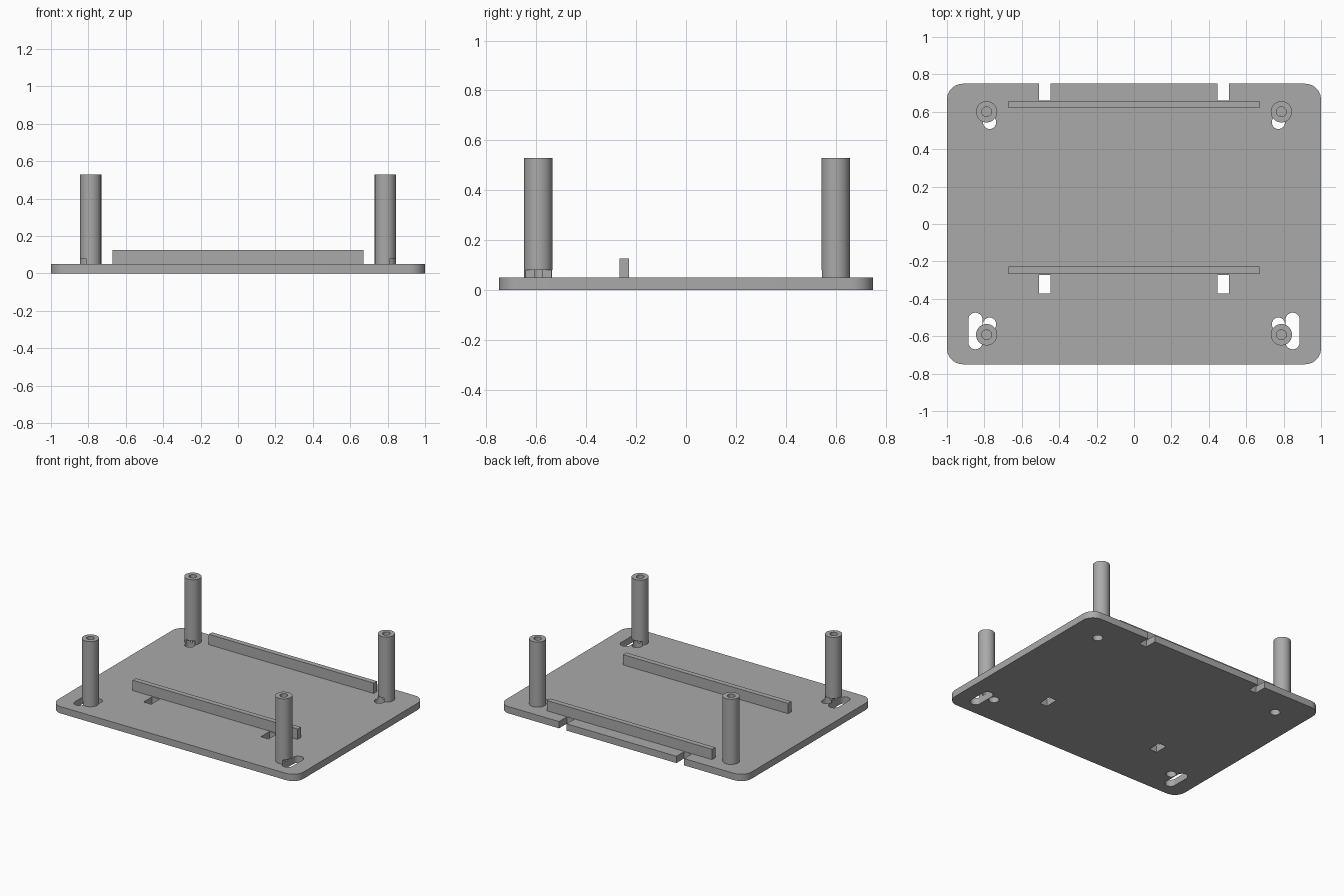
import bpy, bmesh, math

cube = bpy.data.objects.get("Cube")
if cube:
    bpy.data.objects.remove(cube, do_unlink=True)

grey = bpy.data.materials.new("mid_grey")
grey.use_nodes = True
COLOUR = (0.4, 0.4, 0.4, 1)
grey.diffuse_color = COLOUR
grey.node_tree.nodes["Principled BSDF"].inputs["Base Color"].default_value = COLOUR


def block(name, centre, size, z, radius=0.0, steps=10):
    """Upright prism with a rounded rectangle outline; a full radius gives a cylinder or slot."""
    bm = bmesh.new()
    ring = []
    for quarter, (sx, sy) in enumerate([(1, 1), (-1, 1), (-1, -1), (1, -1)]):
        cx = centre[0] + sx * (size[0] / 2 - radius)
        cy = centre[1] + sy * (size[1] / 2 - radius)
        for i in range(steps + 1 if radius else 1):
            a = (quarter + i / steps) * math.pi / 2
            ring.append(bm.verts.new((cx + radius * math.cos(a), cy + radius * math.sin(a), z[0])))
    bmesh.ops.remove_doubles(bm, verts=ring, dist=1e-5)
    base = bm.faces.new([v for v in ring if v.is_valid])
    top = bmesh.ops.extrude_face_region(bm, geom=[base])["geom"]
    bmesh.ops.translate(bm, verts=[g for g in top if isinstance(g, bmesh.types.BMVert)],
                        vec=(0, 0, z[1] - z[0]))
    bmesh.ops.recalc_face_normals(bm, faces=bm.faces)
    mesh = bpy.data.meshes.new(name)
    bm.to_mesh(mesh)
    bm.free()
    mesh.materials.append(grey)
    obj = bpy.data.objects.new(name, mesh)
    bpy.context.collection.objects.link(obj)
    return obj


def activate(obj):
    bpy.ops.object.select_all(action="DESELECT")
    obj.select_set(True)
    bpy.context.view_layer.objects.active = obj


def cut(obj, cutters):
    activate(obj)
    for cutter in cutters:
        mod = obj.modifiers.new("cut", "BOOLEAN")
        mod.operation, mod.solver, mod.object = "DIFFERENCE", "EXACT", cutter
        bpy.ops.object.modifier_apply(modifier=mod.name)


PLATE_TOP, POST_TOP = 0.05, 0.53
THROUGH = (-0.05, 0.08)

# Base plate and the two raised rails
plate = block("base_plate", (0, 0), (2, 1.5), (0, PLATE_TOP), 0.085)
for name, y in (("front_rail", -0.247), ("back_rail", 0.638)):
    block(name, (0, y), (1.344, 0.038), (PLATE_TOP, 0.126))

plate_cutters, helpers = [], []
for side, sx in (("right", -1), ("left", 1)):
    # Strap openings: a window at the front and a notch in the back edge
    plate_cutters += [
        block("window_cutter", (sx * 0.478, -0.322), (0.062, 0.1), THROUGH),
        block("notch_cutter", (sx * 0.478, 0.76), (0.062, 0.2), THROUGH)]
    # Posts with a central bore, undercut by the screw holes and slots
    for end, y, hole_y in (("front", -0.592, -0.535), ("back", 0.6, 0.543)):
        x = sx * 0.788
        post = block(f"{end}_{side}_post", (x, y), (0.114, 0.114), (PLATE_TOP, POST_TOP), 0.057)
        bore = block("bore_cutter", (x, y), (0.052, 0.052), (0.04, 0.6), 0.026)
        under = [block("hole_cutter", (sx * 0.772, hole_y), (0.07, 0.07), THROUGH, 0.035)]
        if end == "front":
            under.append(block("slot_cutter", (sx * 0.848, -0.572), (0.076, 0.196), THROUGH, 0.038))
        cut(post, [bore] + under)
        activate(post)
        bpy.ops.object.shade_smooth_by_angle(angle=math.radians(30))
        plate_cutters += under
        helpers.append(bore)

cut(plate, plate_cutters)
activate(plate)
bpy.ops.object.shade_smooth_by_angle(angle=math.radians(30))
for cutter in plate_cutters + helpers:
    bpy.data.objects.remove(cutter, do_unlink=True)
